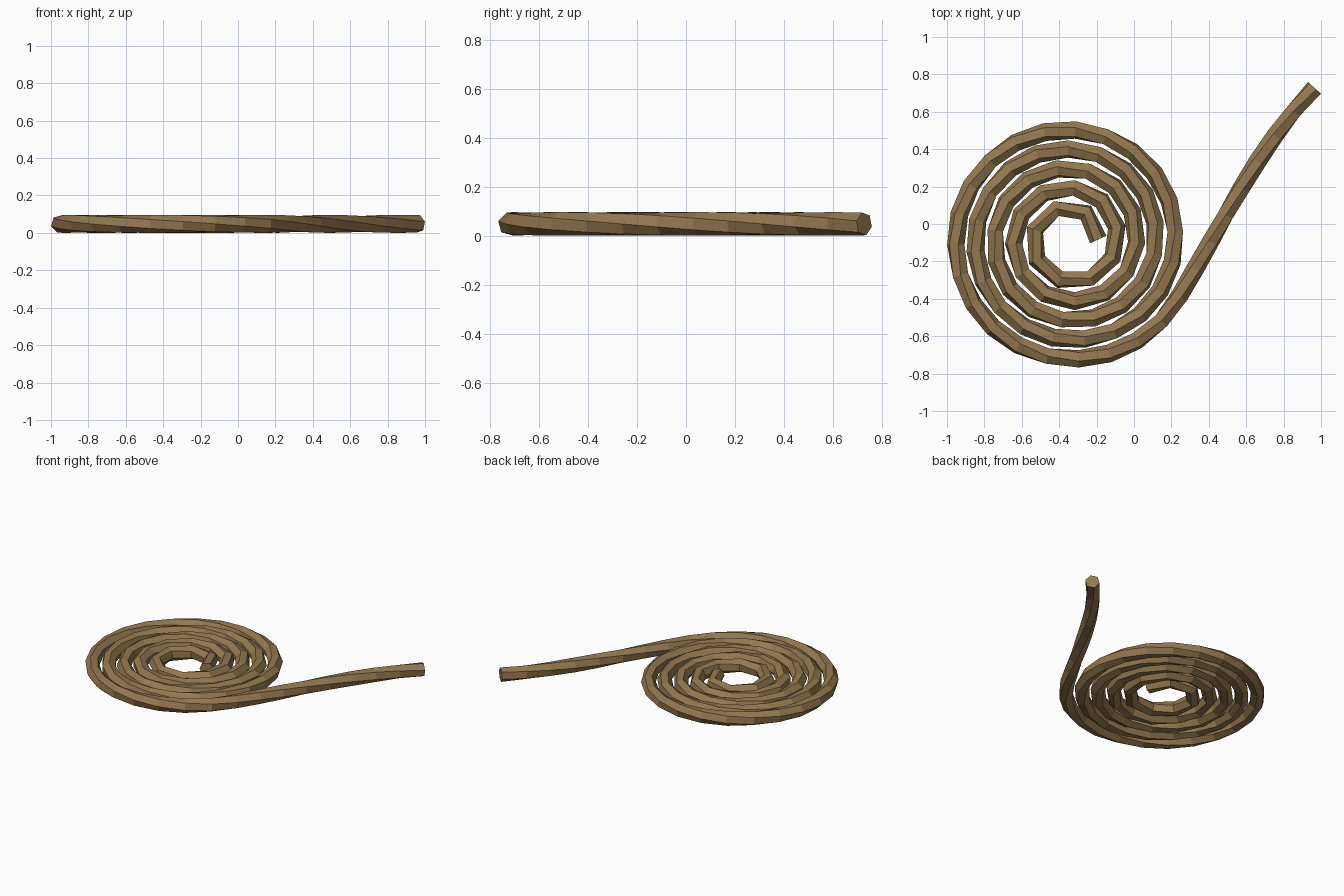
import bpy, bmesh, math
from mathutils import Vector
from mathutils.geometry import interpolate_bezier

if "Cube" in bpy.data.objects:
    bpy.data.objects.remove(bpy.data.objects["Cube"])

R, SIDES, STEP, TWIST = 0.048, 6, 0.167, math.radians(15)
CX, CY, R0, PITCH, TURNS = -0.34, -0.083, 0.149, 0.103, 4.92

# Dense centre line: flat spiral, then the loose tail
path = []
for i in range(1201):
    t = TURNS * i / 1200
    r, a = R0 + PITCH * t, 2 * math.pi * t
    path.append(Vector((CX + r * math.cos(a), CY + r * math.sin(a), R)))
tan = (path[-1] - path[-2]).normalized()
end = Vector((0.965, 0.728, R))
path += interpolate_bezier(path[-1], path[-1] + tan * 0.45,
                           end - Vector((0.70, 0.71, 0)) * 0.42, end, 200)[1:]

# Resample at even spacing
dist = [0.0]
for p, q in zip(path, path[1:]):
    dist.append(dist[-1] + (q - p).length)
n = round(dist[-1] / STEP)
pts, k = [], 0
for i in range(n + 1):
    d = dist[-1] * i / n
    while k < len(path) - 2 and dist[k + 1] < d:
        k += 1
    pts.append(path[k].lerp(path[k + 1], (d - dist[k]) / (dist[k + 1] - dist[k])))

# Sweep a slowly twisting hexagon along the line
bm = bmesh.new()
rings = []
for i, p in enumerate(pts):
    t = (pts[min(i + 1, n)] - pts[max(i - 1, 0)]).normalized()
    out = Vector((t.y, -t.x, 0))
    ring = []
    for s in range(SIDES):
        a = 2 * math.pi * s / SIDES - TWIST * i
        ring.append(bm.verts.new(p + out * (R * math.cos(a)) + Vector((0, 0, R * math.sin(a)))))
    rings.append(ring)
for a, b in zip(rings, rings[1:]):
    for s in range(SIDES):
        e = (s + 1) % SIDES
        bm.faces.new((a[s], a[e], b[e], b[s]))
bm.faces.new(rings[0])
bm.faces.new(rings[-1])
bmesh.ops.recalc_face_normals(bm, faces=bm.faces)

mesh = bpy.data.meshes.new("rope_coil")
bm.to_mesh(mesh)
bm.free()
rope = bpy.data.objects.new("rope_coil", mesh)
bpy.context.collection.objects.link(rope)
mat = bpy.data.materials.new("rope_brown")
mat.diffuse_color = (0.30, 0.19, 0.08, 1)
mat.use_nodes = True
mat.node_tree.nodes["Principled BSDF"].inputs["Base Color"].default_value = mat.diffuse_color
mesh.materials.append(mat)
